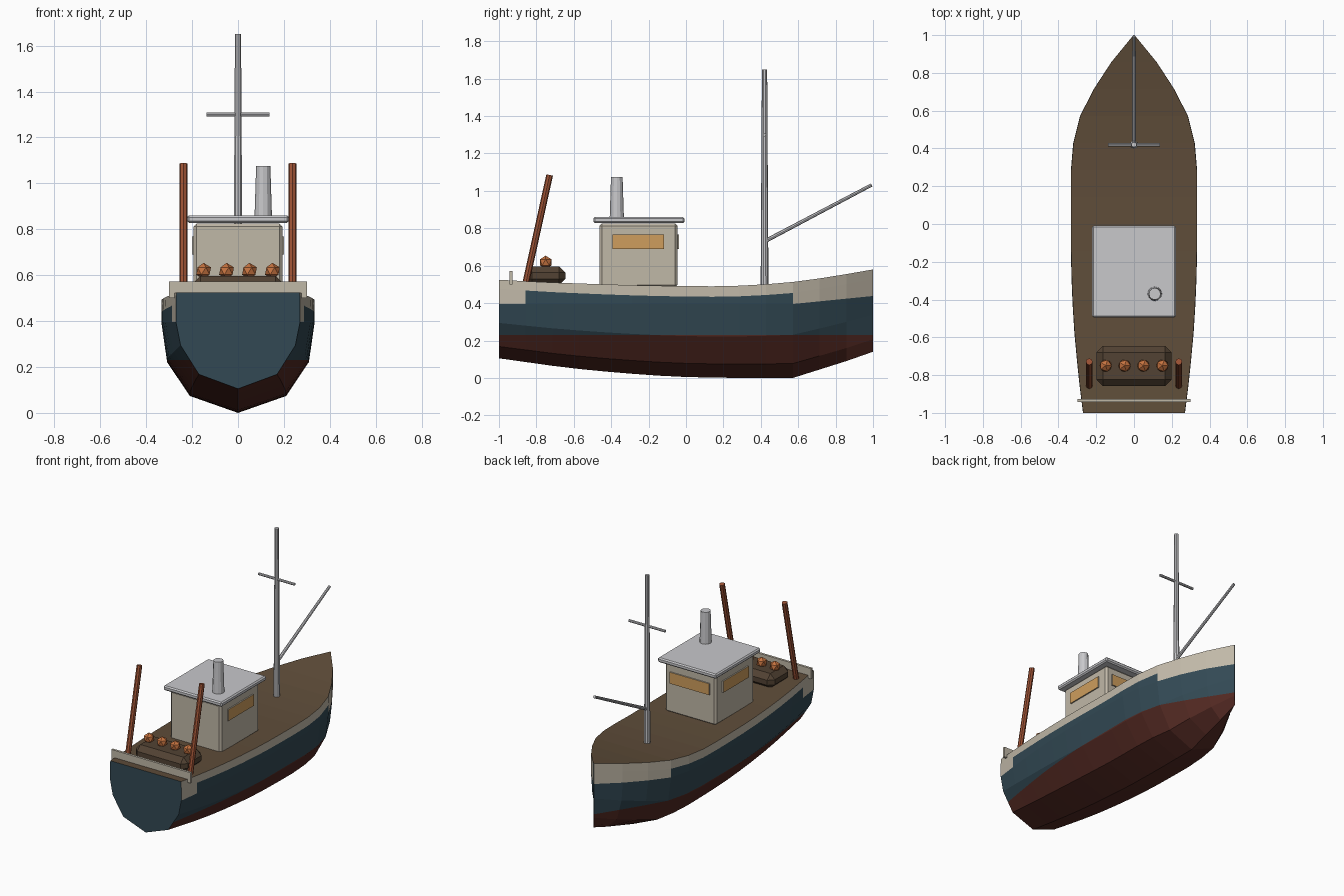
import bpy, bmesh, math
from mathutils import Vector

if "Cube" in bpy.data.objects:
    bpy.data.objects.remove(bpy.data.objects["Cube"])


def mat(name, r, g, b):
    m = bpy.data.materials.new(name)
    m.diffuse_color = (r, g, b, 1)
    m.use_nodes = True
    m.node_tree.nodes["Principled BSDF"].inputs["Base Color"].default_value = m.diffuse_color
    return m


BLUE = mat("hull blue", 0.032, 0.066, 0.088)
RED = mat("bottom red", 0.085, 0.022, 0.016)
CREAM = mat("cream paint", 0.53, 0.48, 0.39)
DECK = mat("deck brown", 0.115, 0.075, 0.042)
GREY = mat("light grey metal", 0.58, 0.58, 0.60)
RUST = mat("rust orange", 0.34, 0.085, 0.035)
BUOY = mat("buoy orange", 0.56, 0.17, 0.05)
GLASS = mat("amber glass", 0.62, 0.34, 0.11)
NET = mat("net brown", 0.085, 0.055, 0.033)


def finish(name, bm, *mats):
    bmesh.ops.recalc_face_normals(bm, faces=bm.faces)
    me = bpy.data.meshes.new(name)
    bm.to_mesh(me)
    bm.free()
    for m in mats:
        me.materials.append(m)
    ob = bpy.data.objects.new(name, me)
    bpy.context.collection.objects.link(ob)
    return ob


def box(name, lo, hi, m, bevel=0.0, segments=1):
    lo, hi = Vector(lo), Vector(hi)
    bm = bmesh.new()
    bmesh.ops.create_cube(bm, size=1)
    for v in bm.verts:
        v.co = Vector(a * b for a, b in zip(v.co, hi - lo)) + (lo + hi) / 2
    if bevel:
        bmesh.ops.bevel(bm, geom=bm.edges[:], offset=bevel, segments=segments,
                        profile=0.5, affect='EDGES')
    return finish(name, bm, m)


def rod(name, start, end, r1, r2, m, sides=10):
    start, end = Vector(start), Vector(end)
    d = end - start
    bm = bmesh.new()
    bmesh.ops.create_cone(bm, cap_ends=True, segments=sides, radius1=r1,
                          radius2=r2, depth=d.length)
    bm.transform(d.to_track_quat('Z', 'Y').to_matrix().to_4x4())
    bmesh.ops.translate(bm, verts=bm.verts, vec=(start + end) / 2)
    return finish(name, bm, m)


# Hull stations, evenly spaced from stern to bow: half width, keel z, sheer z
STATIONS = [
    (0.270, 0.105, 0.525), (0.288, 0.085, 0.517), (0.303, 0.065, 0.510),
    (0.316, 0.048, 0.505), (0.325, 0.034, 0.500), (0.331, 0.022, 0.496),
    (0.334, 0.012, 0.493), (0.334, 0.005, 0.491), (0.334, 0.002, 0.490),
    (0.334, 0.000, 0.493), (0.322, 0.000, 0.501), (0.286, 0.000, 0.513),
    (0.213, 0.045, 0.532), (0.120, 0.090, 0.555), (0.003, 0.140, 0.580)]

bm = bmesh.new()
rings = []
for i, (w, keel, top) in enumerate(STATIONS):
    y = -1 + i / 7
    h = top - keel
    turn = 0.395 + 0.1 * max(0, y - 0.57)
    half = [(0.63, keel + 0.15 * h), (0.925, keel + 0.45 * h), (1, turn),
            (1, keel + 0.885 * h), (0.995, top)]
    pts = [(-w * f, y, z) for f, z in reversed(half)] + [(0, y, keel)]
    pts += [(w * f, y, z) for f, z in half]
    rings.append([bm.verts.new(p) for p in pts])
WHITE_END = (0, 11, 12, 13)  # bays where the cream strake is deeper
for i, (a, b) in enumerate(zip(rings, rings[1:])):
    for k in range(10):
        f = bm.faces.new((a[k], a[k + 1], b[k + 1], b[k]))
        row = max(k, 9 - k)
        f.material_index = 2 if row == 9 or (row == 8 and i in WHITE_END) else 0
bm.faces.new(rings[0]).tag = True
bm.faces.new(rings[-1])
stern = [f for f in bm.faces if f.tag]
# Waterline cut, red below
bmesh.ops.bisect_plane(bm, geom=[g for g in bm.verts[:] + bm.edges[:] + bm.faces[:]
                                 if g not in stern],
                       plane_co=(0, 0, 0.23), plane_no=(0, 0, 1))
for f in bm.faces:
    c = f.calc_center_median()
    if c.z < 0.23 and c.y > -0.999:
        f.material_index = 1
finish("hull", bm, BLUE, RED, CREAM)

# Deck
bm = bmesh.new()
edge = [(bm.verts.new((-w * 0.995, -1 + i / 7, top)),
         bm.verts.new((w * 0.995, -1 + i / 7, top)))
        for i, (w, keel, top) in enumerate(STATIONS)]
for a, b in zip(edge, edge[1:]):
    bm.faces.new((a[0], a[1], b[1], b[0]))
deck = finish("deck", bm, DECK)
for p in deck.data.polygons:
    if p.normal.z < 0:
        deck.data.flip_normals()
        break

# Stern rail plank
box("stern_rail", (-0.30, -0.943, 0.50), (0.30, -0.927, 0.572), CREAM)

# Wheelhouse, roof and funnel
box("cabin", (-0.193, -0.463, 0.485), (0.193, -0.045, 0.825), CREAM, 0.013)
box("cabin_roof", (-0.222, -0.495, 0.828), (0.222, -0.008, 0.86), GREY, 0.008)
rod("funnel", (0.11, -0.37, 0.855), (0.11, -0.37, 1.075), 0.038, 0.031, GREY, 12)


# Window plates: cream edges, amber outer face
def window(name, lo, hi, out):
    ob = box(name, lo, hi, CREAM)
    ob.data.materials.append(GLASS)
    for p in ob.data.polygons:
        p.material_index = int(p.normal.dot(Vector(out)) > 0.9)


for side, s in (("left", -1), ("right", 1)):
    xs = sorted((s * 0.192, s * 0.2015))
    window(side + "_window", (xs[0], -0.392, 0.69), (xs[1], -0.117, 0.768), (s, 0, 0))
    # Raked gantry posts
    rod(side + "_gantry_post", (s * 0.237, -0.857, 0.505), (s * 0.237, -0.729, 1.085),
        0.018, 0.018, RUST, 8)
window("forward_window", (-0.15, -0.046, 0.69), (0.15, -0.0365, 0.768), (0, 1, 0))

# Mast, yard and boom
rod("mast", (0, 0.42, 0.49), (0, 0.42, 1.65), 0.021, 0.014, GREY)
rod("yard", (-0.137, 0.42, 1.30), (0.137, 0.42, 1.30), 0.009, 0.009, GREY, 8)
rod("boom", (0, 0.42, 0.73), (0, 0.993, 1.032), 0.011, 0.009, GREY, 8)

# Net pile with floats
box("net_pile", (-0.198, -0.858, 0.495), (0.198, -0.645, 0.597), NET, 0.034)
for i in range(4):
    bm = bmesh.new()
    bmesh.ops.create_icosphere(bm, subdivisions=1, radius=0.036)
    bmesh.ops.translate(bm, verts=bm.verts, vec=(-0.15 + 0.1 * i, -0.75, 0.618))
    finish("float_%d" % (i + 1), bm, BUOY)
